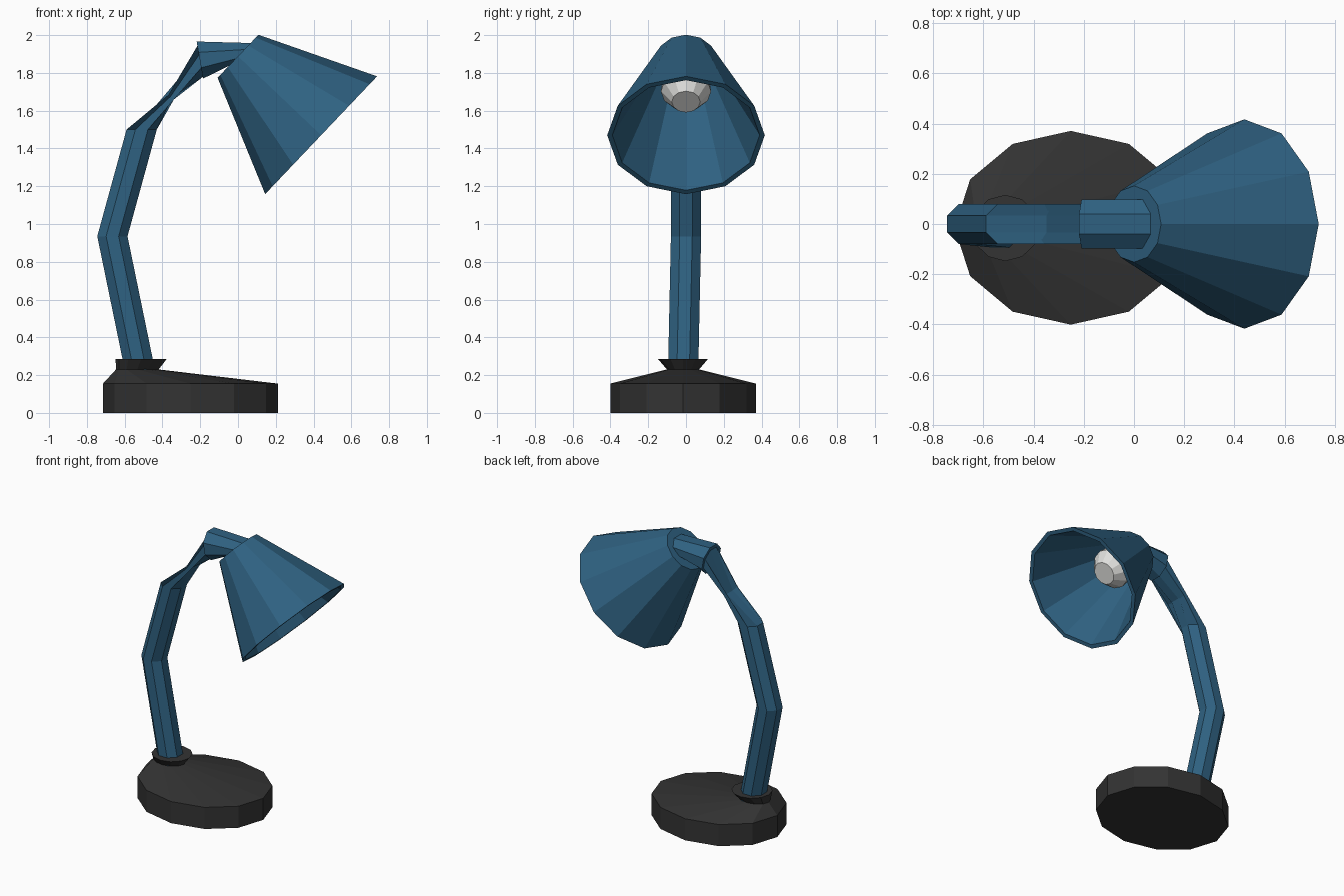
import bpy, bmesh, math
from mathutils import Vector

if "Cube" in bpy.data.objects:
    bpy.data.objects.remove(bpy.data.objects["Cube"])


def material(name, rgb):
    m = bpy.data.materials.new(name)
    m.diffuse_color = (*rgb, 1)
    m.use_nodes = True
    m.node_tree.nodes["Principled BSDF"].inputs["Base Color"].default_value = m.diffuse_color
    return m


blue = material("steel blue", (0.028, 0.120, 0.220))
black = material("soft black", (0.033, 0.033, 0.033))
white = material("bulb white", (0.74, 0.74, 0.72))


def loft(name, rings, sides, mat, flat=False):
    """Skin rings of (centre, u half-axis, v half-axis) and cap both ends.
    With flat=True the half-axes reach the flats instead of the corners."""
    bm = bmesh.new()
    phase = math.pi / sides if flat else 0
    grow = 1 / math.cos(math.pi / sides) if flat else 1
    loops = []
    for c, u, v in rings:
        c, u, v = Vector(c), Vector(u) * grow, Vector(v) * grow
        loops.append([bm.verts.new(c + u * math.cos(a) + v * math.sin(a))
                      for a in (phase + math.tau * i / sides for i in range(sides))])
    for a, b in zip(loops, loops[1:]):
        for i in range(sides):
            j = (i + 1) % sides
            bm.faces.new((a[i], a[j], b[j], b[i]))
    bm.faces.new(loops[0])
    bm.faces.new(loops[-1])
    bmesh.ops.recalc_face_normals(bm, faces=bm.faces)
    me = bpy.data.meshes.new(name)
    bm.to_mesh(me)
    bm.free()
    me.materials.append(mat)
    ob = bpy.data.objects.new(name, me)
    bpy.context.collection.objects.link(ob)
    return ob


def level(x, y, z, rx, ry):
    return (x, y, z), (rx, 0, 0), (0, ry, 0)


# Base: oval foot sloping up to an off-centre flared collar
loft("base", [level(-0.252, -0.015, 0, 0.463, 0.386),
              level(-0.252, -0.015, 0.155, 0.463, 0.386),
              level(-0.533, -0.016, 0.23, 0.113, 0.085),
              level(-0.513, -0.016, 0.285, 0.135, 0.132)], 12, black)

# Bent arm
loft("arm", [level(-0.52, -0.015, 0.23, 0.08, 0.08),
             level(-0.665, 0, 0.935, 0.08, 0.08),
             level(-0.51, 0, 1.50, 0.08, 0.08),
             ((-0.195, 0, 1.868), (-0.014, 0, 0.085), (0, 0.08, 0))], 8, blue, True)

# Lamp head frame: axis from back disc to open rim
back, front = Vector((0, 0, 1.888)), Vector((0.44, 0, 1.47))
axis = (front - back).normalized()
up = Vector((-axis.z, 0, axis.x))
length = (front - back).length


def head(t, r):
    return back + axis * t, up * r, (0, r * 0.97, 0)


# Socket joining arm to shade, its end lying on the back disc
loft("socket", [((-0.202, 0, 1.868), (-0.017, 0, 0.098), (0, 0.098, 0)),
                (Vector((0.017, 0, 1.900)), up * 0.08, (0, 0.098, 0))], 8, blue, True)

# Conical shade with an inner wall
loft("shade", [head(0, 0.157), head(length, 0.43),
               head(length, 0.402), head(0.03, 0.14)], 12, blue)

# Bulb
loft("bulb", [head(0.02, 0.07), head(0.11, 0.07), head(0.20, 0.13),
              head(0.27, 0.137), head(0.35, 0.078)], 12, white)
